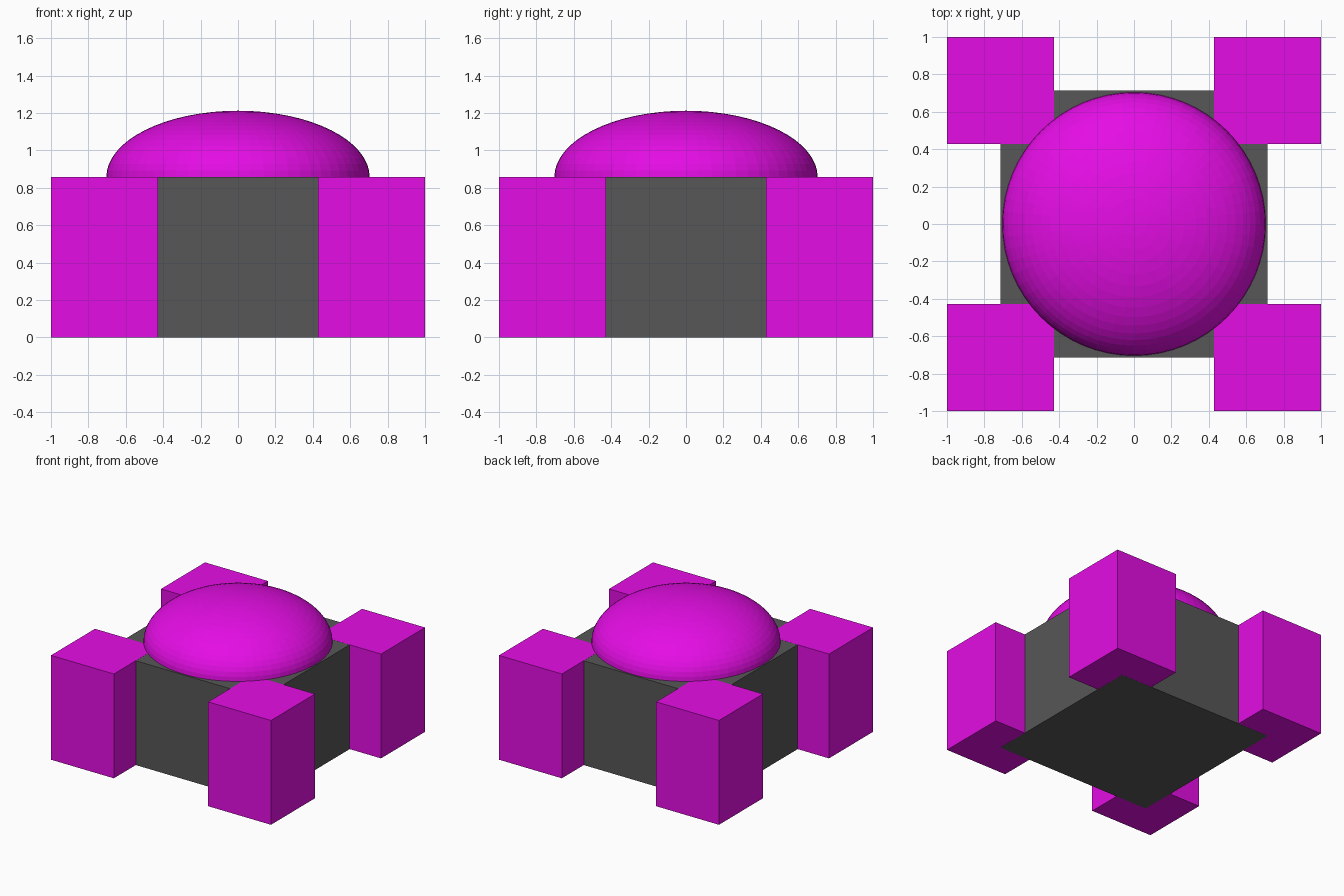
import bpy
import bmesh
from mathutils import Matrix

if "Cube" in bpy.data.objects:
    bpy.data.objects.remove(bpy.data.objects["Cube"])


def material(name, rgb):
    m = bpy.data.materials.new(name)
    m.diffuse_color = (*rgb, 1.0)
    m.use_nodes = True
    m.node_tree.nodes["Principled BSDF"].inputs["Base Color"].default_value = m.diffuse_color
    return m


MAGENTA = material("magenta", (0.78, 0.004, 0.78))
GREY = material("dark_grey", (0.095, 0.095, 0.095))


def add_object(name, bm, mat):
    mesh = bpy.data.meshes.new(name)
    bm.to_mesh(mesh)
    bm.free()
    mesh.materials.append(mat)
    obj = bpy.data.objects.new(name, mesh)
    bpy.context.collection.objects.link(obj)
    return obj


def box(name, x, y, z0, z1, width, mat):
    bm = bmesh.new()
    place = Matrix.Translation((x, y, (z0 + z1) / 2))
    bmesh.ops.create_cube(bm, size=1, matrix=place @ Matrix.Diagonal((width, width, z1 - z0, 1)))
    return add_object(name, bm, mat)


HEIGHT = 6 / 7     # shared height of hall and towers
TOWER = 4 / 7      # tower width
GAP = 0.0006       # keeps overlapping faces from flickering

# Central hall
box("hall", 0, 0, 0, HEIGHT, 10 / 7, GREY)

# Four corner towers
c = 1 - TOWER / 2
for side, sx in (("left", -1), ("right", 1)):
    for end, sy in (("front", -1), ("back", 1)):
        box(f"{end}_{side}_tower", sx * c, sy * c, GAP, HEIGHT + GAP, TOWER, MAGENTA)

# Flattened dome, upper half only, with a closed base
bm = bmesh.new()
bmesh.ops.create_uvsphere(bm, u_segments=64, v_segments=32, radius=1)
bmesh.ops.delete(bm, geom=[v for v in bm.verts if v.co.z < -0.01], context='VERTS')
bmesh.ops.holes_fill(bm, edges=[e for e in bm.edges if e.is_boundary], sides=0)
bmesh.ops.recalc_face_normals(bm, faces=bm.faces)
bm.transform(Matrix.Translation((0, 0, HEIGHT)) @ Matrix.Diagonal((0.704, 0.704, 0.355, 1)))
add_object("dome", bm, MAGENTA)
